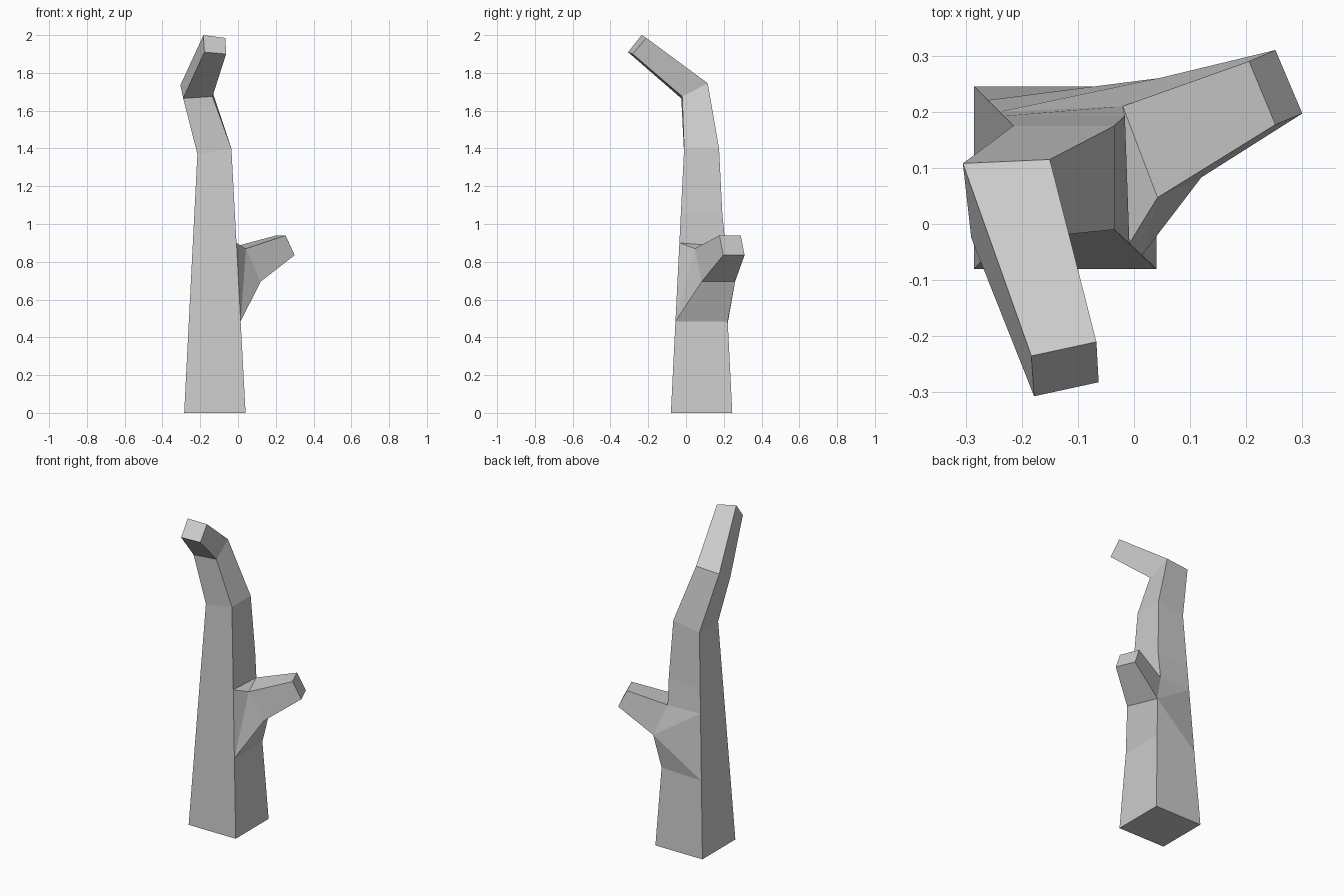
import bpy
import bmesh
from mathutils import Vector

default_cube = bpy.data.objects.get("Cube")
if default_cube:
    bpy.data.objects.remove(default_cube, do_unlink=True)

bm = bmesh.new()


def ring(points):
    return [bm.verts.new(point) for point in points]


def bridge(lower, upper, skip=()):
    """Join two four-sided rings, leaving the skipped sides open."""
    for side in range(4):
        if side not in skip:
            after = (side + 1) % 4
            bm.faces.new((lower[side], lower[after], upper[after], upper[side]))


def rectangle(left, right, front, back, left_z, right_z):
    """Corners in order: front -x, front +x, back +x, back -x."""
    return [Vector((left, front, left_z)), Vector((right, front, right_z)),
            Vector((right, back, right_z)), Vector((left, back, left_z))]


# Tapering trunk, cut into sections around the branch
foot = rectangle(-.285, .04, -.08, .245, 0, 0)
neck = rectangle(-.215, -.035, -.01, .175, 1.37, 1.4)
base, below, above, shoulder, top = [
    ring(a.lerp(b, height / 1.4) for a, b in zip(foot, neck))
    for height in (0, .485, .9, 1.05, 1.4)]
above[2].co = (-.02, .21, .88)
bm.faces.new(base)
bridge(base, below)
bridge(below, above, skip=(1, 2))
bridge(above, shoulder)
bridge(shoulder, top)

# Crooked upper limb leaning to the front
bend = ring([(-.29, -.025, 1.665), (-.135, -.02, 1.675),
             (-.15, .115, 1.745), (-.305, .108, 1.735)])
tip = ring([(-.178, -.307, 1.91), (-.063, -.282, 1.9),
            (-.067, -.21, 1.985), (-.183, -.235, 2)])
bridge(top, bend)
bridge(bend, tip)
bm.faces.new(tip)

# Short side branch, growing out of the open trunk corner
upper_front, low_back, low_front = ring([
    (.042, .047, .87), (.045, .26, .695), (.12, .083, .695)])
upper_back = above[2]
collar = [upper_front, upper_back, low_back, low_front]
stub = ring([(.252, .177, .94), (.205, .29, .94),
             (.252, .31, .835), (.3, .197, .835)])
bridge(collar, stub)
bm.faces.new(stub)

# Flared faces between the trunk and the branch
for corners in (
        (below[1], below[2], low_back, low_front),
        (below[1], low_front, upper_front),
        (below[1], upper_front, above[1]),
        (above[1], upper_front, upper_back),
        (below[2], below[3], low_back),
        (below[3], above[3], low_back),
        (above[3], upper_back, low_back)):
    bm.faces.new(corners)

bmesh.ops.recalc_face_normals(bm, faces=bm.faces[:])
mesh = bpy.data.meshes.new("dead_tree_trunk")
bm.to_mesh(mesh)
bm.free()

# Plain grey material
grey = bpy.data.materials.new("light_grey")
grey.use_nodes = True
colour = (.6, .6, .6, 1)
grey.diffuse_color = colour
grey.node_tree.nodes["Principled BSDF"].inputs["Base Color"].default_value = colour
mesh.materials.append(grey)

trunk = bpy.data.objects.new("dead_tree_trunk", mesh)
bpy.context.collection.objects.link(trunk)
